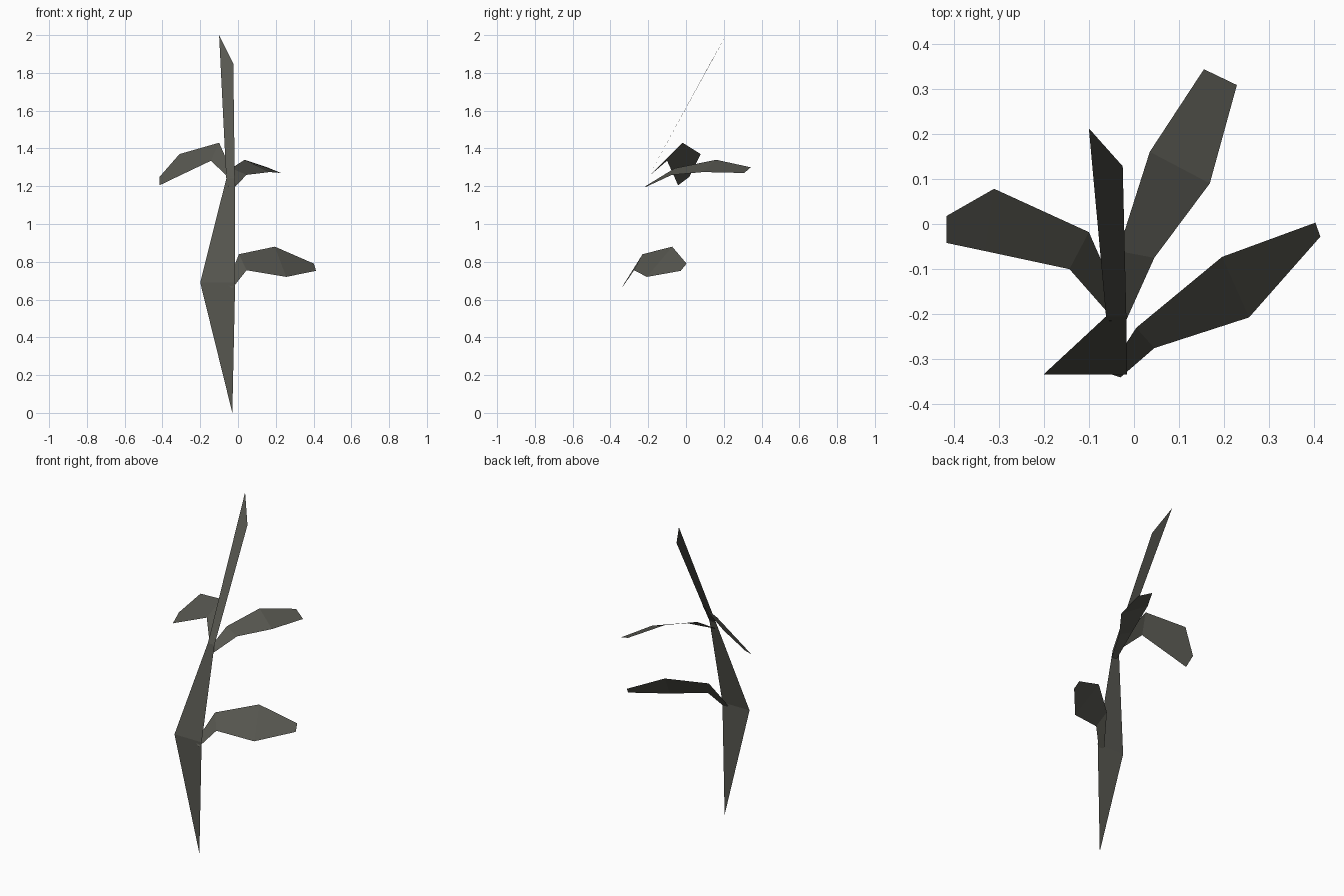
import bpy

# Single dark olive-grey colour for the whole plant
mat = bpy.data.materials.new("dark_olive_grey")
mat.diffuse_color = (0.095, 0.095, 0.08, 1.0)


def blade(name, rows):
    """Flat low-poly strip through (left, right) point pairs; a lone point is a tip."""
    verts, index_rows, faces = [], [], []
    for row in rows:
        index_rows.append([len(verts) + i for i in range(len(row))])
        verts.extend(row)
    for a, b in zip(index_rows, index_rows[1:]):
        faces.append(a + b[::-1])
    mesh = bpy.data.meshes.new(name)
    mesh.from_pydata(verts, [], faces)
    mesh.update()
    mesh.materials.append(mat)
    obj = bpy.data.objects.new(name, mesh)
    bpy.context.collection.objects.link(obj)
    return obj


# Stem: pointed foot, wide middle, narrow waist, slanted top
blade("stem", [
    [(-0.03, -0.333, 0.0)],
    [(-0.2, -0.333, 0.69), (-0.015, -0.333, 0.69)],
    [(-0.062, -0.205, 1.24), (-0.017, -0.205, 1.24)],
    [(-0.1, 0.212, 2.0), (-0.025, 0.128, 1.85)],
])

# Lower leaf reaching right
blade("lower_right_leaf", [
    [(-0.06, -0.33, 0.68), (-0.03, -0.34, 0.66)],
    [(0.005, -0.23, 0.84), (0.045, -0.275, 0.755)],
    [(0.195, -0.073, 0.88), (0.255, -0.207, 0.72)],
    [(0.402, 0.003, 0.79), (0.413, -0.028, 0.752)],
])

# Upper leaf reaching back
blade("upper_back_leaf", [
    [(-0.055, -0.215, 1.2), (-0.018, -0.215, 1.195)],
    [(-0.035, -0.06, 1.295), (0.045, -0.075, 1.26)],
    [(0.035, 0.16, 1.34), (0.168, 0.09, 1.275)],
    [(0.155, 0.343, 1.30), (0.228, 0.308, 1.27)],
])

# Upper leaf reaching left
blade("upper_left_leaf", [
    [(-0.055, -0.2, 1.25), (-0.02, -0.2, 1.25)],
    [(-0.143, -0.1, 1.335), (-0.1, -0.018, 1.43)],
    [(-0.33, -0.06, 1.246), (-0.31, 0.078, 1.37)],
    [(-0.415, -0.042, 1.205), (-0.415, 0.018, 1.25)],
])
